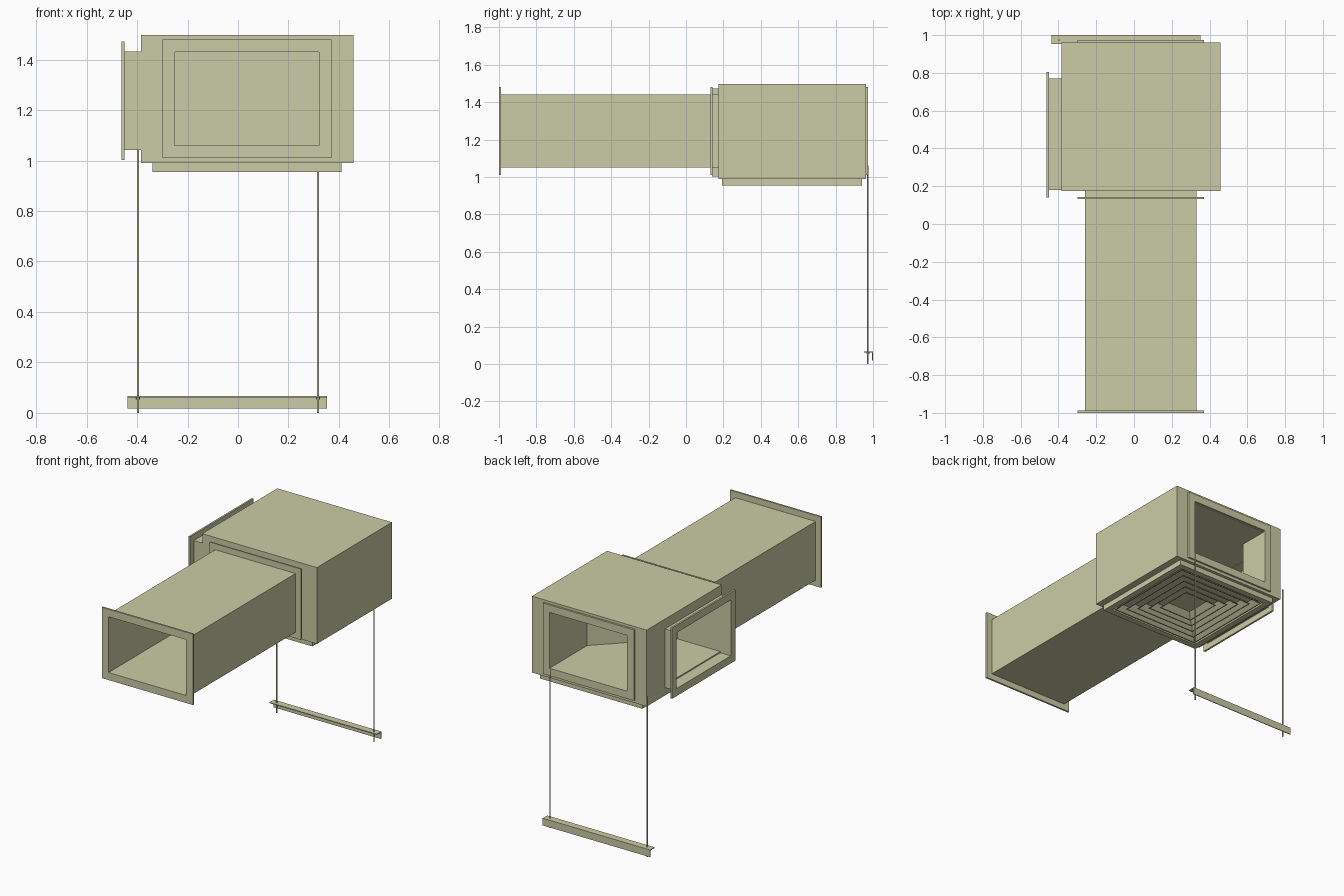
import bpy, bmesh, math

if "Cube" in bpy.data.objects:
    bpy.data.objects.remove(bpy.data.objects["Cube"])

mat = bpy.data.materials.new("olive_sheet_metal")
mat.diffuse_color = (0.6, 0.6, 0.38, 1)
mat.use_nodes = True
mat.node_tree.nodes["Principled BSDF"].inputs["Base Color"].default_value = mat.diffuse_color


def finish(name, bm):
    bmesh.ops.recalc_face_normals(bm, faces=bm.faces)
    me = bpy.data.meshes.new(name)
    bm.to_mesh(me)
    bm.free()
    ob = bpy.data.objects.new(name, me)
    bpy.context.collection.objects.link(ob)
    me.materials.append(mat)
    return ob


def prism(name, outline, z0, z1):
    """Extrude an xy outline between two heights."""
    bm = bmesh.new()
    lo = [bm.verts.new((x, y, z0)) for x, y in outline]
    hi = [bm.verts.new((x, y, z1)) for x, y in outline]
    bm.faces.new(lo)
    bm.faces.new(hi)
    n = len(lo)
    for i in range(n):
        j = (i + 1) % n
        bm.faces.new((lo[i], lo[j], hi[j], hi[i]))
    return finish(name, bm)


def tube(name, outer, inner, a, b, axis):
    """Rectangular frame or duct; rectangles are (u0, u1, z0, z1)."""
    bm = bmesh.new()

    def ring(r, d):
        u0, u1, z0, z1 = r
        pts = [(u0, z0), (u1, z0), (u1, z1), (u0, z1)]
        return [bm.verts.new((u, d, z) if axis == 'Y' else (d, u, z)) for u, z in pts]

    rings = [ring(outer, a), ring(outer, b), ring(inner, b), ring(inner, a)]
    for k in range(4):
        p, q = rings[k], rings[(k + 1) % 4]
        for i in range(4):
            j = (i + 1) % 4
            bm.faces.new((p[i], p[j], q[j], q[i]))
    return finish(name, bm)


# Plenum box with a mitred elbow passage from the back to the left side
box = prism("plenum_box", [(-.385, .175), (.457, .175), (.457, .962), (-.385, .962)], .99, 1.497)
cutter = prism("elbow_passage_cutter",
               [(.32, 1.0), (.32, .58), (-.07, .19), (-.5, .19), (-.5, .76), (-.25, .76), (-.25, 1.0)],
               1.06, 1.425)
mod = box.modifiers.new("passage", 'BOOLEAN')
mod.operation = 'DIFFERENCE'
mod.solver = 'EXACT'
mod.object = cutter
bpy.context.view_layer.objects.active = box
bpy.ops.object.modifier_apply(modifier=mod.name)
bpy.data.objects.remove(cutter)

# Straight supply duct, and its flanges plus the one at the back opening
opening = (-.25, .32, 1.06, 1.43)
shell = (-.26, .33, 1.05, 1.44)
flange = (-.30, .37, 1.01, 1.48)
tube("supply_duct", shell, opening, -.999, .175, 'Y')
for name, a, b in (("duct_front_flange", -1.0, -.988),
                   ("duct_rear_flange", .132, .142),
                   ("back_opening_flange", .962, .974)):
    tube(name, flange, opening, a, b, 'Y')

# Side outlet
side_open = (.19, .76, 1.052, 1.422)
tube("side_collar", (.18, .77, 1.042, 1.432), side_open, -.455, -.385, 'X')
tube("side_flange", (.14, .805, 1.002, 1.472), side_open, -.462, -.450, 'X')

# Ceiling diffuser: square casing and nested sloping louvres
cx, cy = .036, .567


def square_profile(name, profile):
    """Sweep a closed (half width, z) profile around a square."""
    bm = bmesh.new()
    rings = [[bm.verts.new((cx + sx * h, cy + sy * h, z))
              for sx, sy in ((-1, -1), (1, -1), (1, 1), (-1, 1))] for h, z in profile]
    for k in range(len(rings)):
        p, q = rings[k], rings[(k + 1) % len(rings)]
        for i in range(4):
            j = (i + 1) % 4
            bm.faces.new((p[i], p[j], q[j], q[i]))
    return finish(name, bm)


square_profile("diffuser_casing", [(.375, .99), (.375, .955), (.335, .955), (.335, .99)])
for n in range(5):
    h = .325 - n * .05
    square_profile(f"diffuser_louvre_{n + 1}",
                   [(h, .957), (h - .035, .988), (h - .041, .988), (h - .006, .957)])

# Hanger: angle bar on two threaded rods with nuts
bar = prism("hanger_angle_bar", [(-.437, .953), (.352, .953), (.352, 1.0), (-.437, 1.0)], .061, .066)
prism("hanger_angle_bar_leg", [(-.437, .995), (.352, .995), (.352, 1.0), (-.437, 1.0)], .018, .061)


def cylinder(name, x, z0, z1, r, sides):
    pts = [(x + r * math.cos(math.tau * i / sides), .973 + r * math.sin(math.tau * i / sides))
           for i in range(sides)]
    return prism(name, pts, z0, z1)


for side, x in (("left", -.396), ("right", .317)):
    cylinder(f"hanger_rod_{side}", x, 0, 1.06, .004, 12)
    cylinder(f"hanger_nut_{side}", x, .054, .061, .008, 6)
